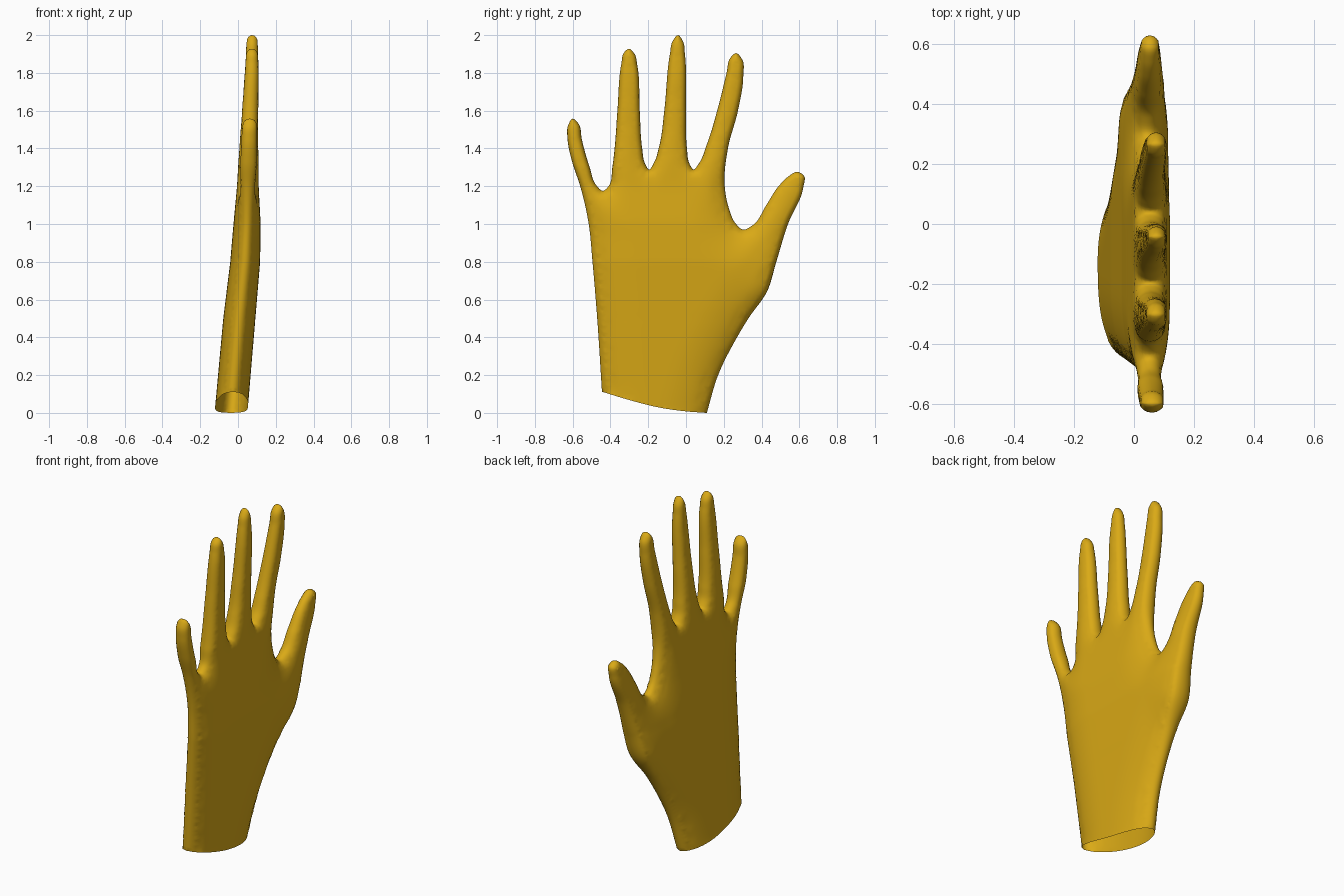
import bpy, bmesh, math
from mathutils import Vector, kdtree
from mathutils.geometry import delaunay_2d_cdt

if "Cube" in bpy.data.objects:
    bpy.data.objects.remove(bpy.data.objects["Cube"])

# Hand outline (y, z): little-finger side, fingers, thumb, down to the wrist
OUTLINE = [(-.445, .112), (-.47, .5), (-.495, .8), (-.515, 1.0), (-.56, 1.2), (-.603, 1.33),
    (-.627, 1.45), (-.625, 1.52), (-.6, 1.558), (-.568, 1.53), (-.552, 1.45), (-.51, 1.3),
    (-.475, 1.205), (-.44, 1.175), (-.41, 1.2), (-.39, 1.3), (-.378, 1.4), (-.363, 1.6),
    (-.342, 1.85), (-.33, 1.905), (-.302, 1.928), (-.272, 1.9), (-.258, 1.84), (-.245, 1.6),
    (-.232, 1.4), (-.217, 1.32), (-.195, 1.288), (-.172, 1.32), (-.14, 1.42), (-.115, 1.6),
    (-.085, 1.9), (-.072, 1.965), (-.042, 2.0), (-.015, 1.965), (-.006, 1.9), (0, 1.6),
    (.005, 1.4), (.018, 1.32), (.04, 1.288), (.068, 1.32), (.11, 1.42), (.165, 1.6),
    (.215, 1.8), (.235, 1.88), (.265, 1.905), (.298, 1.87), (.303, 1.78), (.275, 1.6),
    (.222, 1.4), (.205, 1.2), (.225, 1.09), (.265, 1.0), (.3, .97), (.355, .995),
    (.425, 1.1), (.49, 1.2), (.54, 1.25), (.59, 1.276), (.625, 1.255), (.62, 1.19),
    (.54, 1.0), (.478, .8), (.43, .645), (.33, .5), (.27, .4), (.17, .2), (.11, 0)]
WRIST = [(.11, 0), (0, .008), (-.15, .03), (-.3, .068), (-.445, .112)]
# Side profile: z, middle x, half thickness
PROFILE = [(0, -.037, .087), (.5, .007, .085), (.8, .038, .079), (1.0, .048, .072),
           (1.2, .052, .057), (1.5, .06, .049), (1.8, .073, .043), (2.0, .075, .037)]


def spline(points, step):
    """Smooth curve through unevenly spaced points, sampled at about one step."""
    p = [Vector(q) for q in points]
    length = [(b - a).length for a, b in zip(p, p[1:])]
    slope = [(b - a) / l for a, b, l in zip(p, p[1:], length)]
    tan = [slope[0]] + [(slope[i - 1] * length[i] + slope[i] * length[i - 1]) /
                        (length[i] + length[i - 1]) for i in range(1, len(slope))] + [slope[-1]]
    out = []
    for i, l in enumerate(length):
        n = math.ceil(l / step)
        for k in range(n):
            t = k / n
            out.append(p[i] * (2*t**3 - 3*t*t + 1) + p[i + 1] * (3*t*t - 2*t**3)
                       + tan[i] * l * (t**3 - 2*t*t + t) + tan[i + 1] * l * (t**3 - t*t))
    return out + [p[-1]]


def profile(z):
    for (z0, c0, h0), (z1, c1, h1) in zip(PROFILE, PROFILE[1:]):
        if z <= z1:
            break
    t = (z - z0) / (z1 - z0)
    return c0 + (c1 - c0) * t, h0 + (h1 - h0) * t


def ramp(v):
    v = min(max(v, 0), 1)
    return v * v * (3 - 2 * v)


side = spline(OUTLINE, .012)
loop = side + spline(WRIST, .02)[1:-1]
samples = side + [(a + b) / 2 for a, b in zip(side, side[1:])]
tree = kdtree.KDTree(len(samples))
for i, s in enumerate(samples):
    tree.insert((s.x, s.y, 0), i)
tree.balance()


def edge_distance(p):
    return tree.find((p[0], p[1], 0))[2]


# Inner points: rings close to the outline, then an even grid
points = list(loop)
for offset in (.003, .009, .018, .03):
    for a, b, c in zip(side, side[1:], side[2:]):
        d = (c - a).normalized()
        q = b + Vector((d.y, -d.x)) * offset
        if edge_distance(q) > offset * .93:
            points.append(q)
for i in range(-32, 33):
    for j in range(0, 101):
        q = Vector((i * .02 + .01 * (j % 2), j * .02 + .003))
        if edge_distance(q) > .04:
            points.append(q)
flat, _, tris, *_ = delaunay_2d_cdt(points, [], [list(range(len(loop)))], 1, 1e-5)

# Rounded thickness from the distance to the outline
dist = [edge_distance(p) for p in flat]
square = []
for p, d in zip(flat, dist):
    thumb = ramp((p.y - .55) / .4) * ramp((p.x - .25) / .2)
    slim = max(ramp((p.y - .9) / .42), ramp((p.x - .2) / .25))
    radius = .25 + (.056 - .25) * slim
    half = profile(p.y)[1] - .018 * thumb
    square.append(half ** 2 * (1 - (1 - min(d / radius, 1)) ** 2) if d > 1e-4 else 0)
near = [set() for _ in flat]
for t in tris:
    for v in t:
        near[v].update(w for w in t if w != v)
for _ in range(6):
    square = [(s + sum(square[w] for w in near[i]) / len(near[i])) / 2
              if dist[i] > .025 and near[i] else s for i, s in enumerate(square)]

# Hand: front and back skins sharing the outline, open at the wrist
bm = bmesh.new()
front, back = {}, {}
for i in sorted({v for t in tris for v in t}):
    p = flat[i]
    c, h = profile(p.y)[0], math.sqrt(max(square[i], 0))
    front[i] = bm.verts.new((c + h, p.x, p.y))
    back[i] = front[i] if dist[i] < 1e-4 else bm.verts.new((c - h, p.x, p.y))
for t in tris:
    bm.faces.new([front[v] for v in t])
    other = [back[v] for v in reversed(t)]
    if not bm.faces.get(other):
        bm.faces.new(other)
for f in bm.faces:
    f.smooth = True
bmesh.ops.recalc_face_normals(bm, faces=bm.faces)
mesh = bpy.data.meshes.new("hand")
bm.to_mesh(mesh)
bm.free()
hand = bpy.data.objects.new("hand", mesh)
bpy.context.collection.objects.link(hand)

mat = bpy.data.materials.new("golden yellow")
mat.diffuse_color = (.70, .40, .008, 1)
mat.use_nodes = True
mat.node_tree.nodes["Principled BSDF"].inputs["Base Color"].default_value = mat.diffuse_color
mesh.materials.append(mat)
